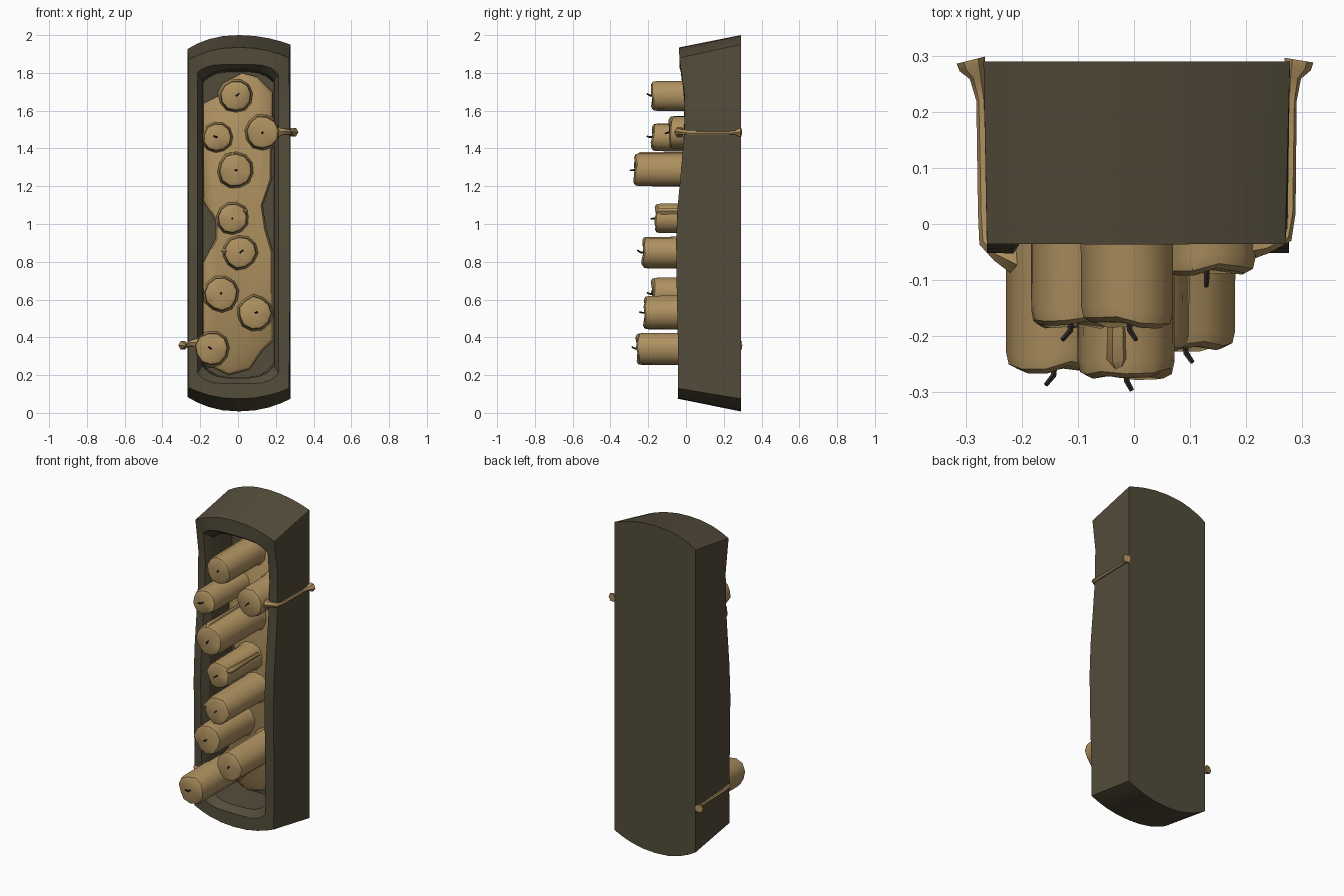
import bpy, bmesh, math, random
from mathutils import Vector

if "Cube" in bpy.data.objects:
    bpy.data.objects.remove(bpy.data.objects["Cube"])
random.seed(4)


def material(name, rgb):
    m = bpy.data.materials.new(name)
    m.diffuse_color = (*rgb, 1)
    m.use_nodes = True
    m.node_tree.nodes["Principled BSDF"].inputs["Base Color"].default_value = m.diffuse_color
    return m


STONE = material("dark olive stone", (0.088, 0.073, 0.043))
WAX = material("tan wax", (0.42, 0.28, 0.115))
WICK = material("charred wick", (0.03, 0.025, 0.02))


def finish(name, bm, mat, angle=35):
    bmesh.ops.recalc_face_normals(bm, faces=bm.faces)
    me = bpy.data.meshes.new(name)
    bm.to_mesh(me)
    bm.free()
    ob = bpy.data.objects.new(name, me)
    me.materials.append(mat)
    bpy.context.collection.objects.link(ob)
    smooth(ob, angle)
    return ob


def smooth(ob, angle):
    bpy.ops.object.select_all(action='DESELECT')
    ob.select_set(True)
    bpy.context.view_layer.objects.active = ob
    bpy.ops.object.shade_smooth_by_angle(angle=math.radians(angle))


def bridge(bm, a, b):
    n = len(a)
    for i in range(n):
        bm.faces.new((a[i], a[(i + 1) % n], b[(i + 1) % n], b[i]))


def tube(name, pts, mat, sides=1):
    """Tapered strand through (x, y, z, radius) points."""
    cu = bpy.data.curves.new(name, 'CURVE')
    cu.dimensions = '3D'
    cu.bevel_depth = 1
    cu.bevel_resolution = sides
    cu.use_fill_caps = True
    sp = cu.splines.new('POLY')
    sp.points.add(len(pts) - 1)
    for p, (x, y, z, r) in zip(sp.points, pts):
        p.co = (x, y, z, 1)
        p.radius = r
    ob = bpy.data.objects.new(name, cu)
    bpy.context.collection.objects.link(ob)
    cu.materials.append(mat)
    bpy.ops.object.select_all(action='DESELECT')
    ob.select_set(True)
    bpy.context.view_layer.objects.active = ob
    bpy.ops.object.convert(target='MESH')
    smooth(bpy.context.object, 50)


# --- stone niche: a slab built from nested outline loops
FRONT = [(0.0, -.045), (.12, -.043), (.25, -.04), (.7, -.05), (1.0, -.053),
         (1.35, -.02), (1.55, -.004), (1.75, -.01), (1.83, -.035), (2.1, -.038)]


def front_y(z):
    for (z0, y0), (z1, y1) in zip(FRONT, FRONT[1:]):
        if z <= z1:
            return y0 + (y1 - y0) * (z - z0) / (z1 - z0)
    return FRONT[-1][1]


def outline(left, right, bl, br, bmid, tl, tr, tmid, power):
    """Closed (x, z) loop with bowed ends; a high power gives rounded corners."""
    pts, n = [], 10

    def end(c0, c1, mid, t):
        c = c0 + (c1 - c0) * (t + 1) / 2
        return c + (mid - c) * (1 - abs(t) ** power)
    ts = [math.sin(math.pi / 2 * (-1 + 2 * i / n)) for i in range(n + 1)]
    px = lambda t: (left + right) / 2 + t * (right - left) / 2
    pts += [(px(t), end(bl, br, bmid, t)) for t in ts]
    pts += [(right, br + (tr - br) * i / 9) for i in range(1, 9)]
    pts += [(px(t), end(tl, tr, tmid, t)) for t in reversed(ts)]
    pts += [(left, tl + (bl - tl) * i / 9) for i in range(1, 9)]
    return pts


bm = bmesh.new()
loops = []
for shape, depth in [
    (outline(-.268, .278, .085, .075, .008, 1.925, 1.95, 2.0, 2.2), .29),
    (outline(-.262, .268, .135, .13, .075, 1.87, 1.88, 1.935, 2.2), None),
    (outline(-.215, .215, .21, .21, .155, 1.8, 1.79, 1.845, 5), 0.0),
    (outline(-.188, .19, .25, .25, .185, 1.76, 1.76, 1.815, 4), .04),
    (outline(-.182, .185, .26, .26, .19, 1.75, 1.75, 1.805, 4), .20),
]:
    ring = []
    for x, z in shape:
        if depth == .29:
            y = .29
        elif depth == .20:
            y = .20
        else:
            y = front_y(z) + (depth or 0)
        wob = .008 * math.sin(math.pi * z / 2) if x > 0.2 and depth is None else 0
        ring.append(bm.verts.new((x + wob, y, z)))
    loops.append(ring)
for a, b in zip(loops, loops[1:]):
    bridge(bm, a, b)
bm.faces.new(loops[0])
bm.faces.new(loops[-1])
finish("stone_niche", bm, STONE, 32)

# --- pooled wax on the recess floor
POOL = [(-.05, .2), (.06, .23), (.13, .33), (.185, .38), (.187, .85), (.15, .97),
        (.13, 1.1), (.18, 1.24), (.182, 1.7), (.1, 1.78), (.02, 1.8), (-.05, 1.76),
        (-.1, 1.68), (-.182, 1.64), (-.182, 1.12), (-.12, 1.02), (-.12, .92),
        (-.182, .8), (-.184, .32), (-.13, .24)]
bm = bmesh.new()
cx = .01
rings = []
for y, s in ((.205, 1.0), (.17, 1.0), (.155, .93)):
    rings.append([bm.verts.new((cx + (x - cx) * s, y, 1 + (z - 1) * (1 - (1 - s) * .3)))
                  for x, z in POOL])
bridge(bm, rings[0], rings[1])
bridge(bm, rings[1], rings[2])
bm.faces.new(rings[0])
bm.faces.new(rings[2])
finish("wax_pool", bm, WAX, 50)

# --- candles: (x, z, radius, front y)
CANDLES = [(-.01, 1.68, .085, -.18), (-.11, 1.46, .077, -.18), (.13, 1.485, .09, -.085),
           (-.015, 1.285, .09, -.27), (-.03, 1.03, .083, -.16), (.01, .85, .088, -.23),
           (-.09, .63, .09, -.18), (.09, .53, .09, -.22), (-.14, .34, .09, -.26)]
SIDES = 11
for k, (x, z, r, f) in enumerate(CANDLES):
    bm = bmesh.new()
    turn = random.random()
    jit = [random.uniform(.95, 1.03) for _ in range(SIDES)]
    lip = [random.uniform(-.008, .008) for _ in range(SIDES)]
    rings = []
    # flared foot, straight body, rounded shoulder
    for y, s in ((.175, 1.15), (.13, 1.0), (f + .028, .98), (f + .008, .93), (f, .76)):
        ring = []
        for i in range(SIDES):
            a = 2 * math.pi * (i + turn) / SIDES
            q = r * s * jit[i]
            ring.append(bm.verts.new((x + q * math.cos(a), y + (lip[i] if y < f + .03 else 0),
                                      z + q * math.sin(a))))
        rings.append(ring)
    for a, b in zip(rings, rings[1:]):
        bridge(bm, a, b)
    bm.faces.new(rings[0])
    hub = bm.verts.new((x, f + .004, z))
    for i in range(SIDES):
        bm.faces.new((rings[-1][i], rings[-1][(i + 1) % SIDES], hub))
    finish("candle_%d" % (k + 1), bm, WAX, 45)
    # wick
    dx, dz = random.uniform(-.02, .02), random.uniform(-.008, .012)
    tube("wick_%d" % (k + 1), [(x, f + .02, z, .005), (x + dx * .2, f - .01, z, .005),
                               (x + dx, f - .027, z + dz, .004)], WICK, 0)

# --- melted ridges running along three candles
for k, ang in ((3, 100), (4, 30), (5, 175)):
    x, z, r, f = CANDLES[k]
    c, s = math.cos(math.radians(ang)), math.sin(math.radians(ang))
    tube("drip_%d" % (k + 1), [(x + c * r * q, y, z + s * r * q, w) for y, q, w in
         ((f + .01, .8, .008), (f + .03, .9, .02), (f + .13, .92, .016), (.14, .95, .012))], WAX)

# --- wax strands that run over the rim and along the sides
tube("right_strand", [(.15, -.02, 1.48, .06), (.2, -.035, 1.485, .034), (.235, -.035, 1.49, .018),
                      (.268, -.02, 1.487, .016), (.277, .02, 1.482, .011), (.281, .22, 1.482, .009),
                      (.285, .262, 1.484, .013), (.292, .28, 1.486, .024),
                      (.294, .292, 1.486, .026)], WAX)
tube("left_strand", [(-.17, -.05, .345, .06), (-.215, -.06, .37, .03), (-.24, -.05, .37, .018),
                     (-.262, -.03, .362, .015), (-.267, .02, .358, .011), (-.272, .22, .355, .009),
                     (-.28, .262, .356, .013), (-.288, .28, .358, .024),
                     (-.291, .292, .358, .026)], WAX)
